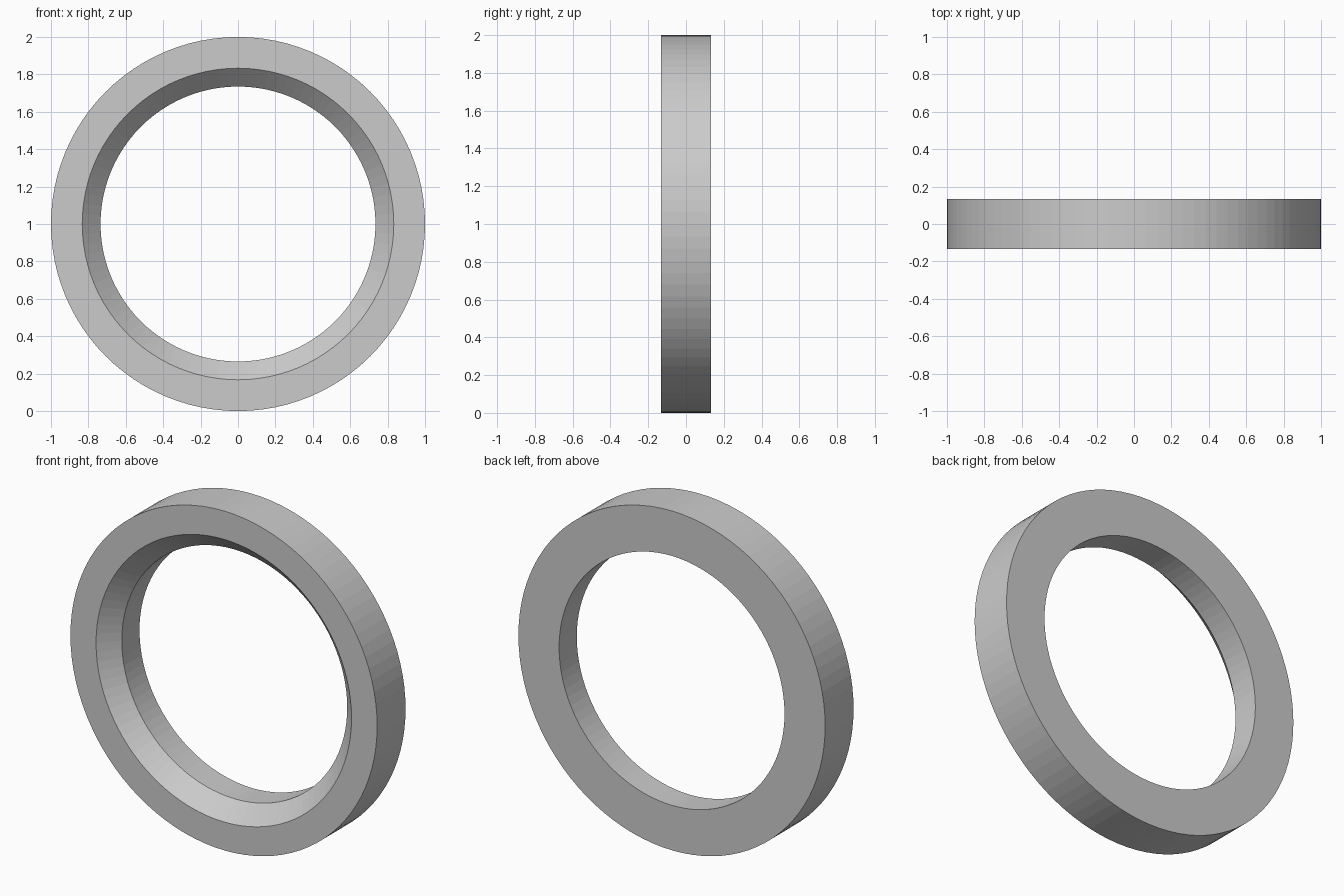
import bpy, bmesh, math

if "Cube" in bpy.data.objects:
    bpy.data.objects.remove(bpy.data.objects["Cube"])

SEGMENTS = 96
# Ring cross-section as (radius, y): chamfered bore on the front side
PROFILE = [(1.0, -0.1325), (1.0, 0.1325), (0.735, 0.1325), (0.735, -0.0325), (0.833, -0.1325)]

# Sweep the section round the y axis, centred at z = 1
bm = bmesh.new()
rings = []
for i in range(SEGMENTS):
    a = 2 * math.pi * i / SEGMENTS
    rings.append([bm.verts.new((r * math.cos(a), y, 1 + r * math.sin(a))) for r, y in PROFILE])
n = len(PROFILE)
for i in range(SEGMENTS):
    p, q = rings[i], rings[(i + 1) % SEGMENTS]
    for j in range(n):
        k = (j + 1) % n
        bm.faces.new((p[j], p[k], q[k], q[j]))
bmesh.ops.recalc_face_normals(bm, faces=bm.faces[:])

mesh = bpy.data.meshes.new("chamfered_ring")
bm.to_mesh(mesh)
bm.free()
ring = bpy.data.objects.new("chamfered_ring", mesh)
bpy.context.collection.objects.link(ring)
